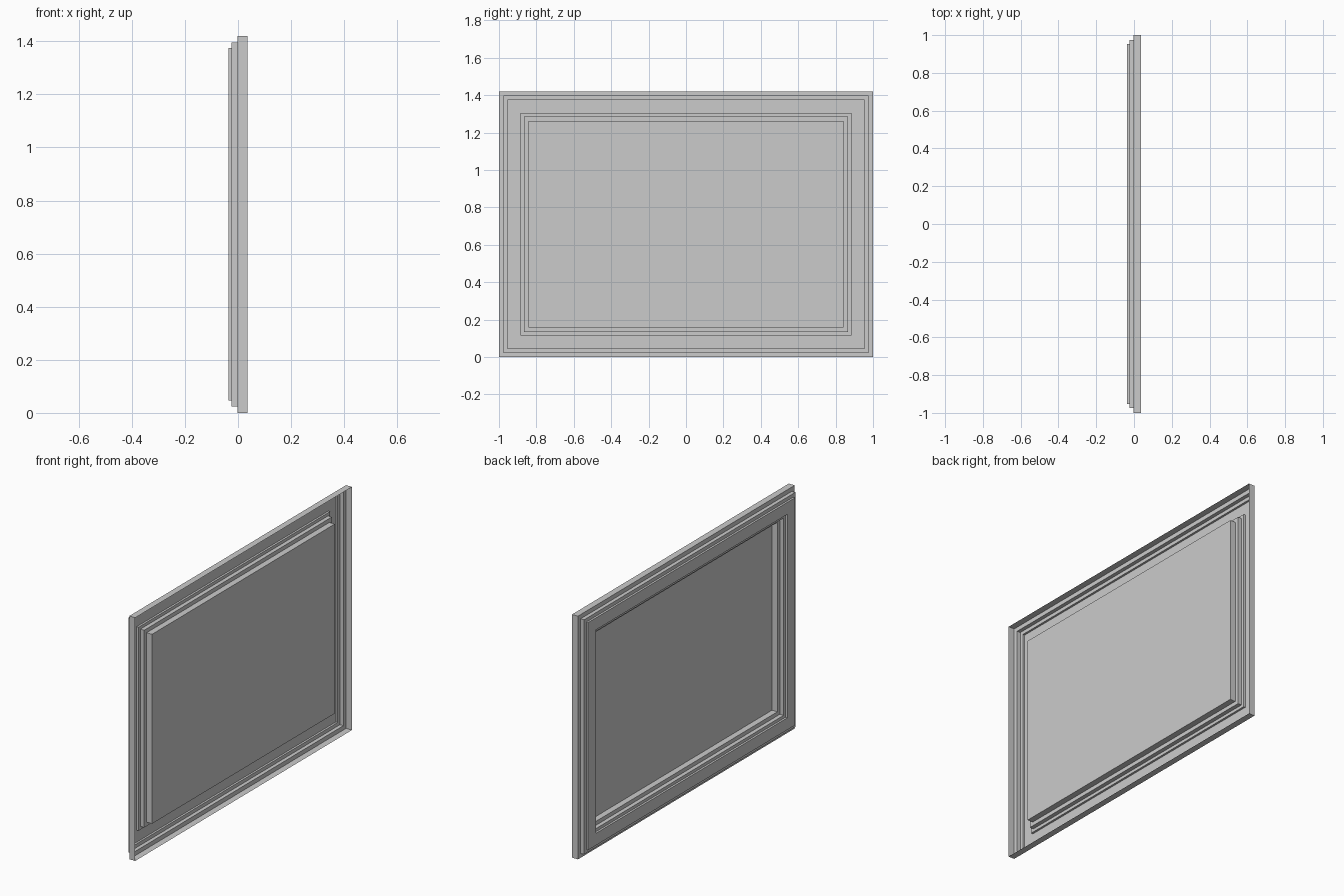
import bpy, bmesh

if "Cube" in bpy.data.objects:
    bpy.data.objects.remove(bpy.data.objects["Cube"])

HALF_W, HEIGHT = 1.0, 1.42

# Moulding cross-section: (inset from outer edge, x depth), rim to panel edge
PROFILE = [(0, .036), (0, -.002), (.025, -.002), (.025, -.024), (.046, -.024),
           (.046, -.036), (.116, -.036), (.116, -.024), (.134, -.024),
           (.134, 0), (.157, 0), (.157, .035)]


def ring(bm, inset, x):
    y, z0, z1 = HALF_W - inset, inset, HEIGHT - inset
    return [bm.verts.new((x, *p)) for p in ((-y, z0), (y, z0), (y, z1), (-y, z1))]


def make_object(name, bm):
    mesh = bpy.data.meshes.new(name)
    bm.to_mesh(mesh)
    bm.free()
    bpy.context.collection.objects.link(bpy.data.objects.new(name, mesh))


# Stepped frame: thin open shell, hollow at the back, facing -x
bm = bmesh.new()
rings = [ring(bm, *p) for p in PROFILE]
for a, b in zip(rings, rings[1:]):
    for i in range(4):
        j = (i + 1) % 4
        bm.faces.new((a[i], b[i], b[j], a[j]))
make_object("stepped_frame", bm)

# Flat panel closing the opening
bm = bmesh.new()
bm.faces.new(reversed(ring(bm, *PROFILE[-1])))
make_object("picture_panel", bm)
